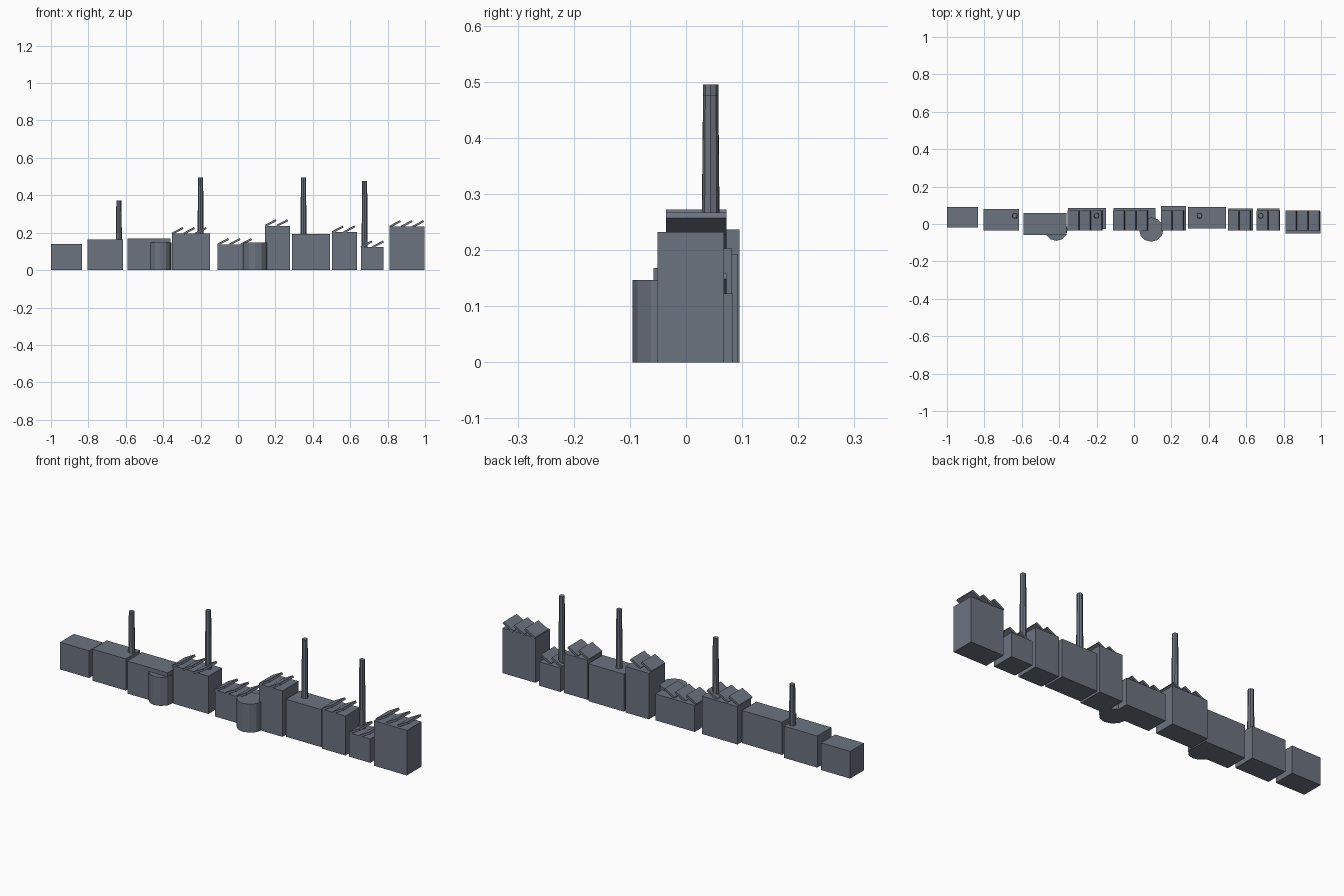
import bpy, bmesh, math
from mathutils import Matrix

cube = bpy.data.objects.get("Cube")
if cube:
    bpy.data.objects.remove(cube, do_unlink=True)

slate = bpy.data.materials.new("slate_grey")
slate.use_nodes = True
colour = (0.15, 0.172, 0.216, 1)
slate.diffuse_color = colour
slate.node_tree.nodes["Principled BSDF"].inputs["Base Color"].default_value = colour


def add_object(name, bm):
    mesh = bpy.data.meshes.new(name)
    bm.to_mesh(mesh)
    bm.free()
    mesh.materials.append(slate)
    bpy.context.collection.objects.link(bpy.data.objects.new(name, mesh))


def box(name, centre, size, tilt=0):
    bm = bmesh.new()
    place = (Matrix.Translation(centre) @ Matrix.Rotation(-tilt, 4, 'Y')
             @ Matrix.Diagonal((*size, 1)))
    bmesh.ops.create_cube(bm, size=1, matrix=place)
    add_object(name, bm)


def column(name, x, y, z0, z1, r0, r1, sides):
    bm = bmesh.new()
    bmesh.ops.create_cone(bm, cap_ends=True, segments=sides, radius1=r0, radius2=r1,
                          depth=z1 - z0, matrix=Matrix.Translation((x, y, (z0 + z1) / 2)))
    add_object(name, bm)


# Factory halls: left x, right x, front y, back y, height, number of sawtooth roof plates
halls = [
    (-1.0, -0.835, -0.02, 0.092, 0.14, 0),
    (-0.805, -0.615, -0.035, 0.081, 0.163, 0),
    (-0.59, -0.36, -0.058, 0.06, 0.168, 0),
    (-0.353, -0.15, -0.026, 0.085, 0.195, 3),
    (-0.11, 0.115, -0.031, 0.086, 0.136, 3),
    (0.145, 0.278, -0.035, 0.095, 0.237, 2),
    (0.29, 0.492, -0.024, 0.092, 0.193, 0),
    (0.503, 0.637, -0.035, 0.082, 0.203, 2),
    (0.657, 0.778, -0.035, 0.084, 0.123, 2),
    (0.81, 0.998, -0.051, 0.068, 0.232, 3),
]
for i, (x0, x1, y0, y1, h, teeth) in enumerate(halls, 1):
    box(f"factory_hall_{i}", ((x0 + x1) / 2, (y0 + y1) / 2, h / 2), (x1 - x0, y1 - y0, h))
    for t in range(teeth):
        box(f"sawtooth_roof_{i}_{t + 1}", (x0 + 0.03 + t * 0.062, 0.018, h + 0.015),
            (0.065, 0.108, 0.011), math.radians(28))

# Tapered chimneys: x, roof height, top height
for i, (x, z0, z1) in enumerate([(-0.637, 0.163, 0.373), (-0.2, 0.195, 0.495),
                                 (0.35, 0.193, 0.495), (0.677, 0.123, 0.476)], 1):
    column(f"chimney_{i}", x, 0.044, z0 - 0.01, z1, 0.0165, 0.0135, 8)

# Round storage tanks along the front
for i, (x, r) in enumerate([(-0.415, 0.06), (0.092, 0.065)], 1):
    column(f"storage_tank_{i}", x, -0.03, 0, 0.147, r, r, 12)
